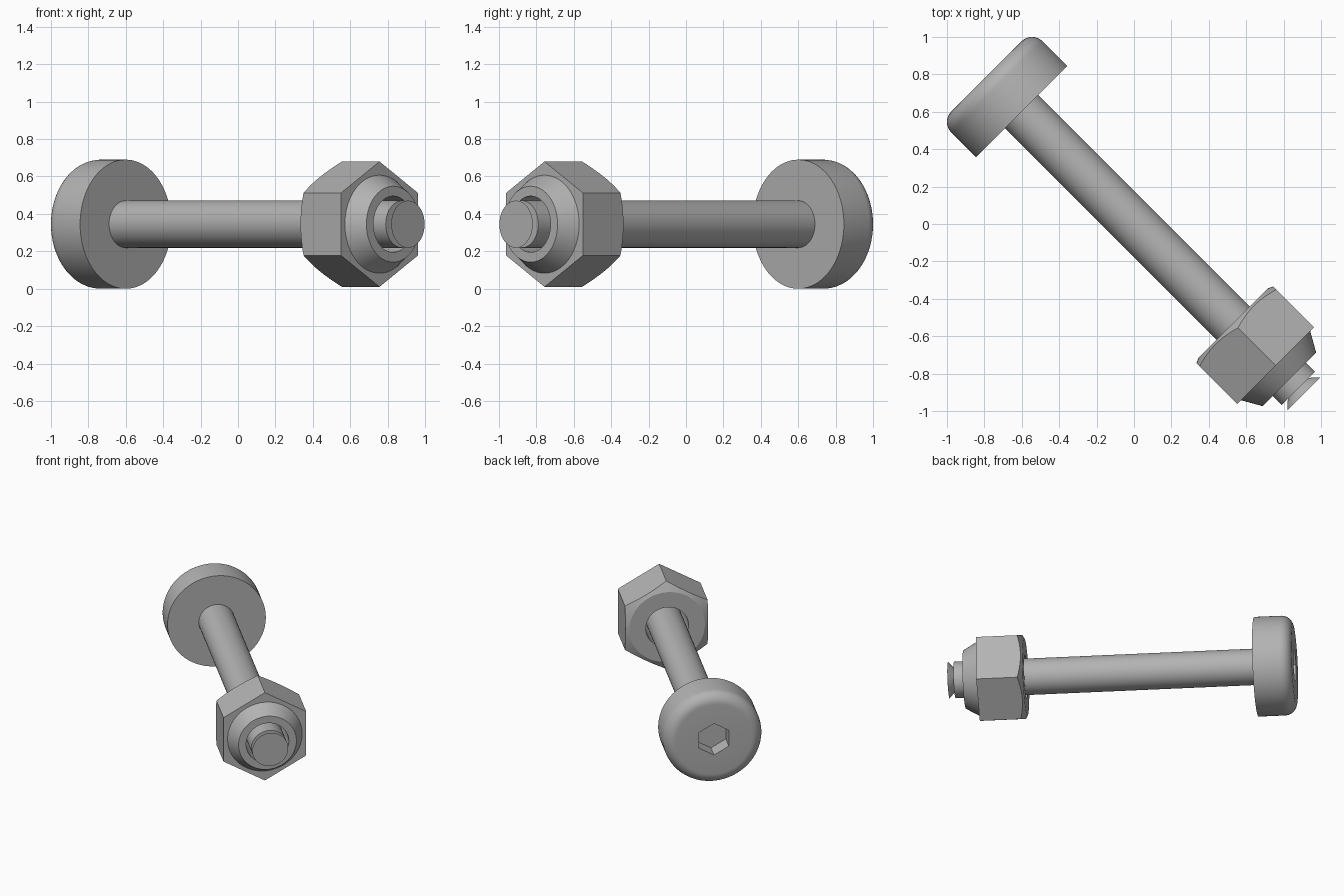
import bpy, bmesh, math
from mathutils import Matrix

cube = bpy.data.objects.get("Cube")
if cube:
    bpy.data.objects.remove(cube, do_unlink=True)

steel = bpy.data.materials.new("grey_steel")
steel.use_nodes = True
colour = (0.45, 0.45, 0.45, 1)
steel.diffuse_color = colour
steel.node_tree.nodes["Principled BSDF"].inputs["Base Color"].default_value = colour

# Local z runs along the bolt from head to tip, local x points up
H = math.sqrt(0.5)
AXIS = Matrix(((0, -H, H, 0), (0, -H, -H, 0), (1, 0, 0, 0.345), (0, 0, 0, 1)))


def add_object(name, bm):
    bmesh.ops.recalc_face_normals(bm, faces=bm.faces)
    mesh = bpy.data.meshes.new(name)
    bm.to_mesh(mesh)
    bm.free()
    mesh.materials.append(steel)
    obj = bpy.data.objects.new(name, mesh)
    obj.matrix_world = AXIS
    bpy.context.collection.objects.link(obj)
    return obj


def lathe(name, profile, closed=False, steps=96):
    """Turn (radius, station) points around the bolt axis."""
    bm = bmesh.new()
    verts = [bm.verts.new((r, 0, s)) for r, s in profile]
    edges = [bm.edges.new(pair) for pair in zip(verts, verts[1:])]
    if closed:
        edges.append(bm.edges.new((verts[-1], verts[0])))
    bmesh.ops.spin(bm, geom=verts + edges, cent=(0, 0, 0), axis=(0, 0, 1),
                   angle=math.tau, steps=steps, use_merge=True)
    bmesh.ops.remove_doubles(bm, verts=bm.verts, dist=1e-5)
    return add_object(name, bm)


def hex_prism(name, radius, start, end):
    bm = bmesh.new()
    ring = [bm.verts.new((radius * math.cos(i * math.pi / 3),
                          radius * math.sin(i * math.pi / 3), start)) for i in range(6)]
    face = bm.faces.new(ring)
    top = bmesh.ops.extrude_face_region(bm, geom=[face])["geom"]
    bmesh.ops.translate(bm, vec=(0, 0, end - start),
                        verts=[v for v in top if isinstance(v, bmesh.types.BMVert)])
    return add_object(name, bm)


def activate(obj):
    bpy.ops.object.select_all(action='DESELECT')
    obj.select_set(True)
    bpy.context.view_layer.objects.active = obj


def cut(obj, cutter, operation):
    mod = obj.modifiers.new("cut", 'BOOLEAN')
    mod.operation = operation
    mod.solver = 'EXACT'
    mod.object = cutter
    activate(obj)
    bpy.ops.object.modifier_apply(modifier=mod.name)
    bpy.data.objects.remove(cutter, do_unlink=True)


# Bolt: rounded head, shank, and a flared tip behind a narrow neck
HEAD_R, HEAD_TOP, FILLET, SHANK_R = 0.345, -1.116, 0.08, 0.126
arc = [i * math.pi / 16 for i in range(9)]
profile = [(0, HEAD_TOP)]
profile += [(HEAD_R - FILLET * (1 - math.sin(a)),
             HEAD_TOP + FILLET * (1 - math.cos(a))) for a in arc]
profile += [(HEAD_R, -0.849), (SHANK_R, -0.849), (SHANK_R, 1.243),
            (0.08, 1.243), (SHANK_R, 1.285), (0, 1.285)]
bolt = lathe("bolt", profile)
cut(bolt, hex_prism("socket_cutter", 0.12, HEAD_TOP - 0.1, HEAD_TOP + 0.12), 'DIFFERENCE')

# Hex nut: prism trimmed by a chamfered, bored body
nut = hex_prism("hex_nut", 0.335, 0.7, 1.07)
chamfer = lathe("chamfer_cutter", [(0.15, 0.75), (0.265, 0.75), (0.4, 0.819),
                                   (0.4, 1.2), (0.15, 1.2)], closed=True)
cut(nut, chamfer, 'INTERSECT')

# Tapered collar on the outer face of the nut
collar = lathe("nut_collar", [(0.262, 1.07), (0.203, 1.174), (0.15, 1.174), (0.15, 1.07)])

for part in (bolt, nut, collar):
    activate(part)
    bpy.ops.object.shade_smooth_by_angle(angle=math.radians(25))
